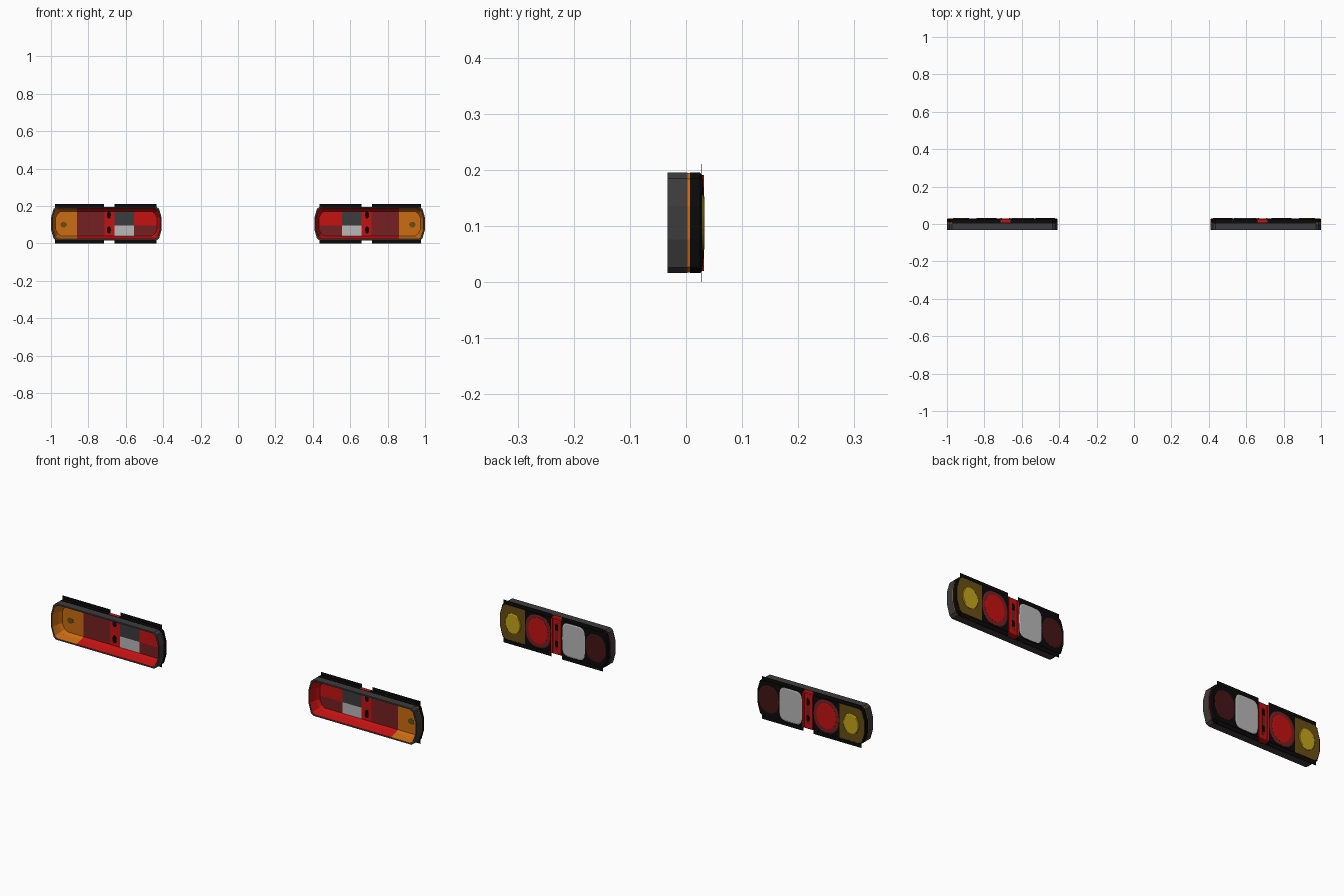
import bpy, bmesh, math

if "Cube" in bpy.data.objects:
    bpy.data.objects.remove(bpy.data.objects["Cube"])

COLOURS = {
    "black": (0.003, 0.003, 0.003), "dark_grey": (0.045, 0.045, 0.045),
    "amber": (0.60, 0.15, 0.006), "red": (0.56, 0.006, 0.006),
    "dark_red": (0.18, 0.014, 0.015), "light_grey": (0.48, 0.48, 0.48),
    "yellow": (0.55, 0.38, 0.01), "olive": (0.14, 0.075, 0.007),
    "maroon": (0.06, 0.007, 0.008),
}
NAMES = list(COLOURS)
MATS = []
for n, c in COLOURS.items():
    m = bpy.data.materials.new(n)
    m.diffuse_color = (*c, 1)
    m.use_nodes = True
    m.node_tree.nodes["Principled BSDF"].inputs["Base Color"].default_value = m.diffuse_color
    MATS.append(m)

X0, X1, Z0, Z1 = 0.408, 1.0, 0.016, 0.195
CUTS = (0.42, 0.555, 0.66, 0.715, 0.86, 0.985)      # section borders along the lamp


def finish(name, bm, rule):
    """Make a mirrored object; rule(centre, normal) gives the colour name."""
    bm.normal_update()
    used = {}
    for f in bm.faces:
        key = rule(f.calc_center_median(), f.normal)
        f.material_index = used.setdefault(key, len(used))
    me = bpy.data.meshes.new(name)
    bm.to_mesh(me)
    bm.free()
    for key in used:
        me.materials.append(MATS[NAMES.index(key)])
    ob = bpy.data.objects.new(name, me)
    bpy.context.collection.objects.link(ob)
    ob.modifiers.new("other_side", 'MIRROR').use_mirror_merge = False
    return ob


def outline(d):
    """Lamp outline with bowed ends, inset by d."""
    a, b, lo, hi = X0 + d, X1 - d, Z0 + d, Z1 - d
    mid = (lo + hi) / 2
    right = [(b - .028, lo), (b - .014, lo + .010), (b, mid - .03),
             (b, mid + .03), (b - .014, hi - .010), (b - .028, hi)]
    left = [(a + b - x, lo + hi - z) for x, z in right]
    return right + left


def loft(name, rings, rule, cap=None, cuts=CUTS, zcut=None):
    """Join inset copies of the outline, then slice into colour sections."""
    bm = bmesh.new()
    loops = [[bm.verts.new((x, y, z)) for x, z in outline(d)] for d, y in rings]
    n = len(loops[0])
    for p, q in zip(loops, loops[1:]):
        for i in range(n):
            j = (i + 1) % n
            bm.faces.new((p[i], p[j], q[j], q[i]))
    if cap == "first":
        bm.faces.new(loops[0][::-1])
    if cap == "last":
        bm.faces.new(loops[-1])
    planes = [((x, 0, 0), (1, 0, 0)) for x in cuts]
    if zcut:
        planes.append(((0, 0, zcut), (0, 0, 1)))
    for co, no in planes:
        bmesh.ops.bisect_plane(bm, geom=bm.verts[:] + bm.edges[:] + bm.faces[:],
                               plane_co=co, plane_no=no)
    return finish(name, bm, rule)


def box(name, x0, x1, y0, y1, z0, z1, colour):
    bm = bmesh.new()
    bmesh.ops.create_cube(bm, size=1)
    for v in bm.verts:
        v.co = ((x0 + x1) / 2 + v.co.x * (x1 - x0), (y0 + y1) / 2 + v.co.y * (y1 - y0),
                (z0 + z1) / 2 + v.co.z * (z1 - z0))
    return finish(name, bm, lambda c, n: colour)


def lens_plate(name, x, z, rx, rz, y0, y1, colour, power=2.0, n=28):
    """Thin rounded plate with a bevelled rim."""
    bm = bmesh.new()
    loops = []
    for y, s in ((y0, 1.0), ((y0 + y1) / 2, 1.0), (y1, 0.93)):
        loop = []
        for i in range(n):
            t = 2 * math.pi * i / n
            c, s2 = math.cos(t), math.sin(t)
            px = math.copysign(abs(c) ** (2 / power), c) * rx * s
            pz = math.copysign(abs(s2) ** (2 / power), s2) * rz * s
            loop.append(bm.verts.new((x + px, y, z + pz)))
        loops.append(loop)
    for p, q in zip(loops, loops[1:]):
        for i in range(n):
            j = (i + 1) % n
            bm.faces.new((p[i], p[j], q[j], q[i]))
    bm.faces.new(loops[0])
    bm.faces.new(loops[-1][::-1])
    bmesh.ops.recalc_face_normals(bm, faces=bm.faces)
    return finish(name, bm, lambda c, n: colour)


# Colour rules
def inside_colour(c, n):
    if c.x > 0.86:
        return "amber"
    if n.y > -0.9:                                  # side walls of the lens
        return "red"
    if c.x > 0.715:
        return "dark_red"
    if c.x > 0.66:
        return "red"
    if c.x > 0.555:
        return "dark_grey" if c.z > 0.095 else "light_grey"
    return "red" if c.z > 0.095 else "dark_red"


def cover_colour(c, n):
    if 0.66 < c.x < 0.715:
        return "red"
    if c.x > 0.86 and n.y > 0.9:
        return "olive"
    return "black"


def lip_colour(c, n):
    return "amber" if c.x > 0.97 else "red" if c.x < 0.43 else "black"


# Housing rim, open towards the front
loft("housing", [(0, .003), (0, -.033), (.007, -.033)], lambda c, n: "dark_grey", cuts=())
# Inside of the coloured lens
loft("lens_inside", [(.007, -.033), (.016, .004), (.024, .022)], inside_colour,
     cap="last", zcut=0.095)
# Thin lip between the housing and the cover
loft("lens_lip", [(.001, .0075), (.001, .003)], lip_colour)
# Cover facing the back
loft("lens_cover", [(.004, .029), (0, .025), (0, .007)], cover_colour, cap="first")

# Thin black flanges above and below, interrupted at the centre band
box("inner_flange", .435, .66, .0265, .0278, 0, .21, "black")
box("outer_flange", .717, .978, .0265, .0278, 0, .21, "black")

# Lamp windows on the back
MID = (Z0 + Z1) / 2
lens_plate("indicator_window", .925, MID, .043, .05, .0285, .033, "yellow")
lens_plate("brake_window", .788, MID, .069, .08, .0285, .0305, "dark_red", 2.4)
lens_plate("brake_window_centre", .788, MID, .054, .064, .030, .032, "red")
lens_plate("reverse_window", .594, MID, .062, .082, .0285, .0315, "light_grey", 5)
lens_plate("fog_window", .474, MID, .055, .068, .0285, .031, "maroon", 2.3)

# Centre band: raised edges, recess and screw slots on both sides
for x in (.664, .711):
    box("band_edge", x - .004, x + .004, .0285, .032, Z0 + .004, Z1 - .004, "red")
box("band_recess", .680, .695, .0285, .0297, .04, .171, "dark_red")
for z in (.070, .150):
    lens_plate("screw_slot", .6875, z, .008, .017, .0290, .0302, "black", 3, 16)
    lens_plate("screw_hole_inside", .690, z + .002, .010, .019, .0205, .0225, "black", 3, 16)
# Dark spot inside the indicator section
lens_plate("indicator_spot", .932, .10, .017, .015, .0205, .0225, "olive", 2, 16)
